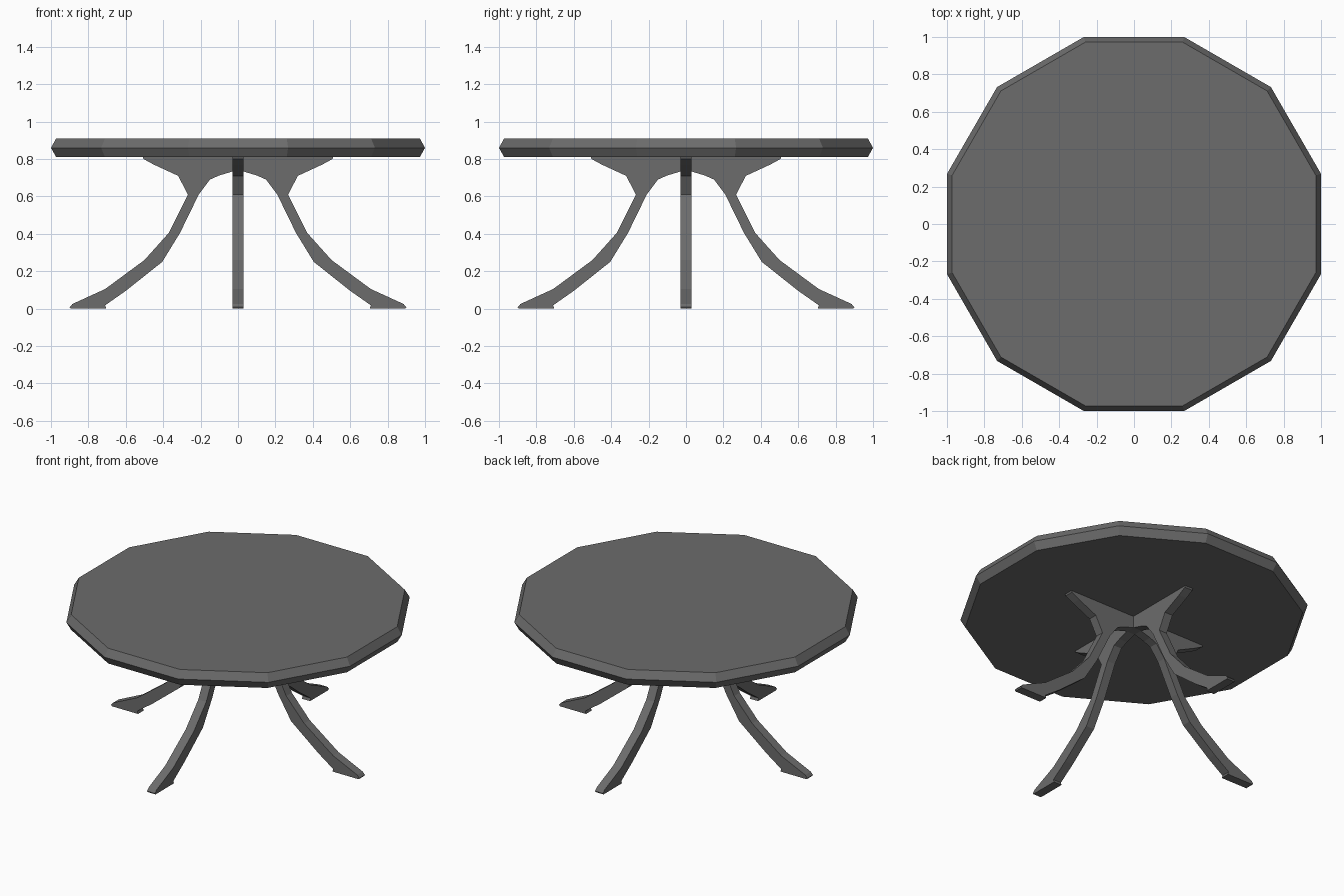
import bpy, bmesh, math

if "Cube" in bpy.data.objects:
    bpy.data.objects.remove(bpy.data.objects["Cube"])

grey = bpy.data.materials.new("dark_grey")
grey.diffuse_color = (0.15, 0.15, 0.15, 1)
grey.use_nodes = True
grey.node_tree.nodes["Principled BSDF"].inputs["Base Color"].default_value = grey.diffuse_color


def make_object(name, bm):
    bmesh.ops.recalc_face_normals(bm, faces=bm.faces)
    mesh = bpy.data.meshes.new(name)
    bm.to_mesh(mesh)
    bm.free()
    mesh.materials.append(grey)
    obj = bpy.data.objects.new(name, mesh)
    bpy.context.collection.objects.link(obj)
    return obj


# Twelve-sided tabletop with a bevelled rim
SIDES = 12
bm = bmesh.new()
rings = []
for z, apothem in ((0.81, 0.972), (0.86, 1.0), (0.91, 0.972)):
    r = apothem / math.cos(math.pi / SIDES)
    angles = [(i + 0.5) * math.tau / SIDES for i in range(SIDES)]
    rings.append([bm.verts.new((r * math.cos(a), r * math.sin(a), z)) for a in angles])
for low, high in zip(rings, rings[1:]):
    for i in range(SIDES):
        j = (i + 1) % SIDES
        bm.faces.new((low[i], low[j], high[j], high[i]))
bm.faces.new(rings[0])
bm.faces.new(rings[-1])
make_object("tabletop", bm)

# Curved leg: side profile (distance from centre, height), extruded to thickness
LEG = [(0, 0.812), (0.51, 0.812), (0.505, 0.80), (0.45, 0.77), (0.32, 0.71), (0.268, 0.61),
       (0.37, 0.405), (0.50, 0.26), (0.71, 0.105), (0.885, 0.025), (0.90, 0.008),
       (0.895, 0), (0.705, 0), (0.71, 0.018), (0.60, 0.095), (0.405, 0.25),
       (0.31, 0.405), (0.21, 0.61), (0.15, 0.69), (0.10, 0.712), (0.03, 0.733), (0, 0.733)]
HALF = 0.029
for k, side in enumerate(("right", "back", "left", "front")):
    bm = bmesh.new()
    face = bm.faces.new([bm.verts.new((x, -HALF, z)) for x, z in LEG])
    new = bmesh.ops.extrude_face_region(bm, geom=[face])["geom"]
    bmesh.ops.translate(bm, vec=(0, 2 * HALF, 0),
                        verts=[v for v in new if isinstance(v, bmesh.types.BMVert)])
    leg = make_object(side + "_leg", bm)
    leg.rotation_euler.z = k * math.pi / 2
